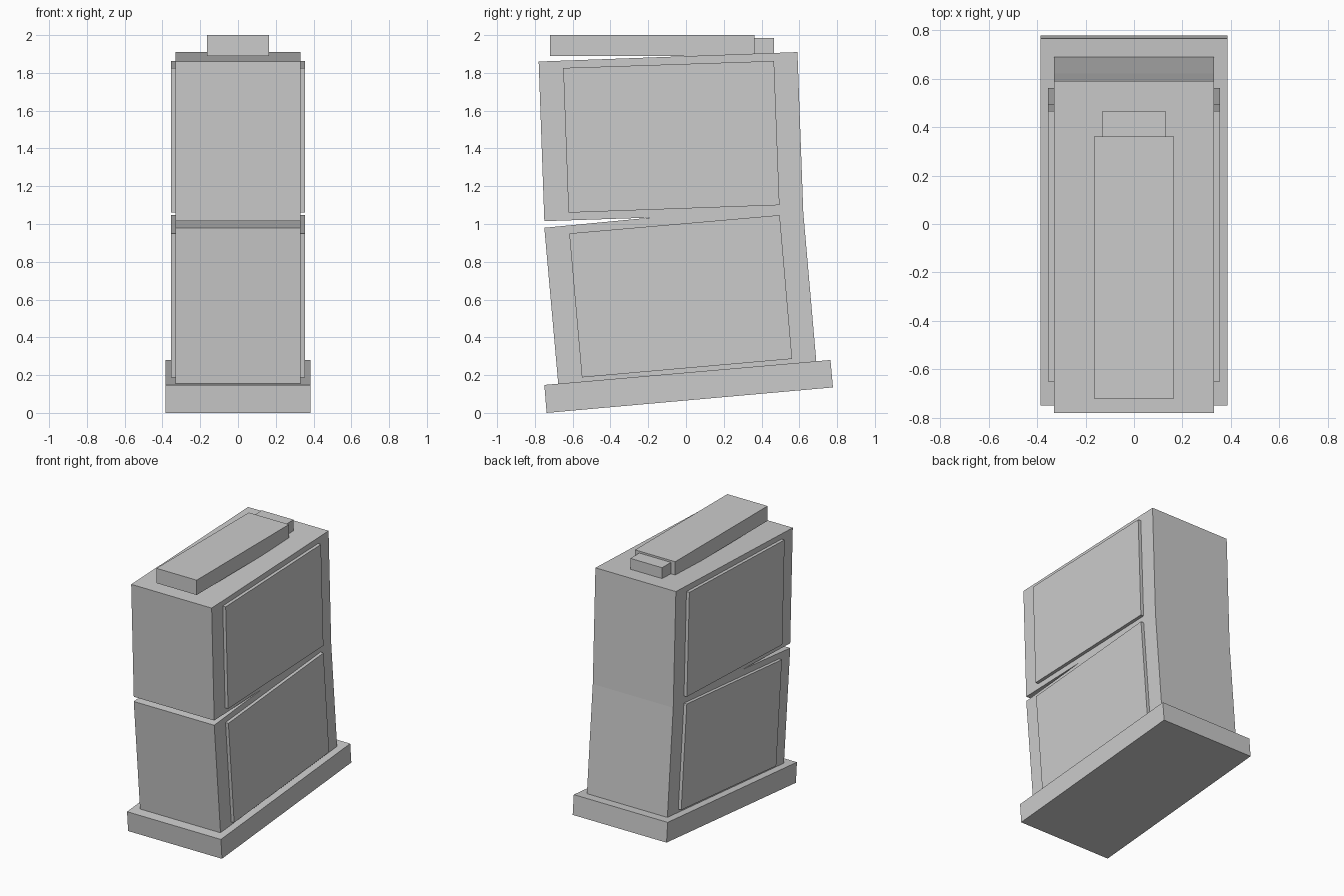
import bpy, bmesh

if "Cube" in bpy.data.objects:
    bpy.data.objects.remove(bpy.data.objects["Cube"])

grey = bpy.data.materials.new("plain grey")
grey.diffuse_color = (0.6, 0.6, 0.6, 1)
grey.use_nodes = True
grey.node_tree.nodes["Principled BSDF"].inputs["Base Color"].default_value = grey.diffuse_color


def slab(name, profile, x0, x1):
    """Extrude a side profile of (y, z) points from x0 to x1."""
    bm = bmesh.new()
    face = bm.faces.new([bm.verts.new((x0, y, z)) for y, z in profile])
    out = bmesh.ops.extrude_face_region(bm, geom=[face])["geom"]
    moved = [v for v in out if isinstance(v, bmesh.types.BMVert)]
    bmesh.ops.translate(bm, verts=moved, vec=(x1 - x0, 0, 0))
    bmesh.ops.recalc_face_normals(bm, faces=bm.faces)
    mesh = bpy.data.meshes.new(name)
    bm.to_mesh(mesh)
    bm.free()
    mesh.materials.append(grey)
    obj = bpy.data.objects.new(name, mesh)
    bpy.context.collection.objects.link(obj)
    return obj


# Tilted plinth
slab("base", [(-0.738, 0), (0.778, 0.135), (0.765, 0.28), (-0.75, 0.148)], -0.385, 0.385)

# Bent body with a wedge-shaped crack open at the front
slab("body", [(-0.676, 0.15), (0.69, 0.27), (0.621, 1.06), (0.59, 1.91),
              (-0.78, 1.86), (-0.75, 1.015), (-0.185, 1.034), (-0.75, 0.98)], -0.33, 0.33)

# Raised side panels, mirrored left and right
panels = {
    "upper_panel": [(-0.65, 1.826), (-0.622, 1.06), (0.495, 1.1), (0.466, 1.863)],
    "lower_panel": [(-0.618, 0.95), (-0.551, 0.188), (0.562, 0.286), (0.496, 1.047)],
}
for name, profile in panels.items():
    for side, s in (("right", 1), ("left", -1)):
        slab(f"{name}_{side}", profile, s * 0.328, s * 0.354)

# Flat block on top with a smaller block behind it
slab("top_block", [(-0.72, 1.89), (0.362, 1.89), (0.362, 2.0), (-0.72, 2.0)], -0.165, 0.165)
slab("top_rear_block", [(0.35, 1.895), (0.466, 1.895), (0.466, 1.986), (0.35, 1.986)], -0.13, 0.13)
